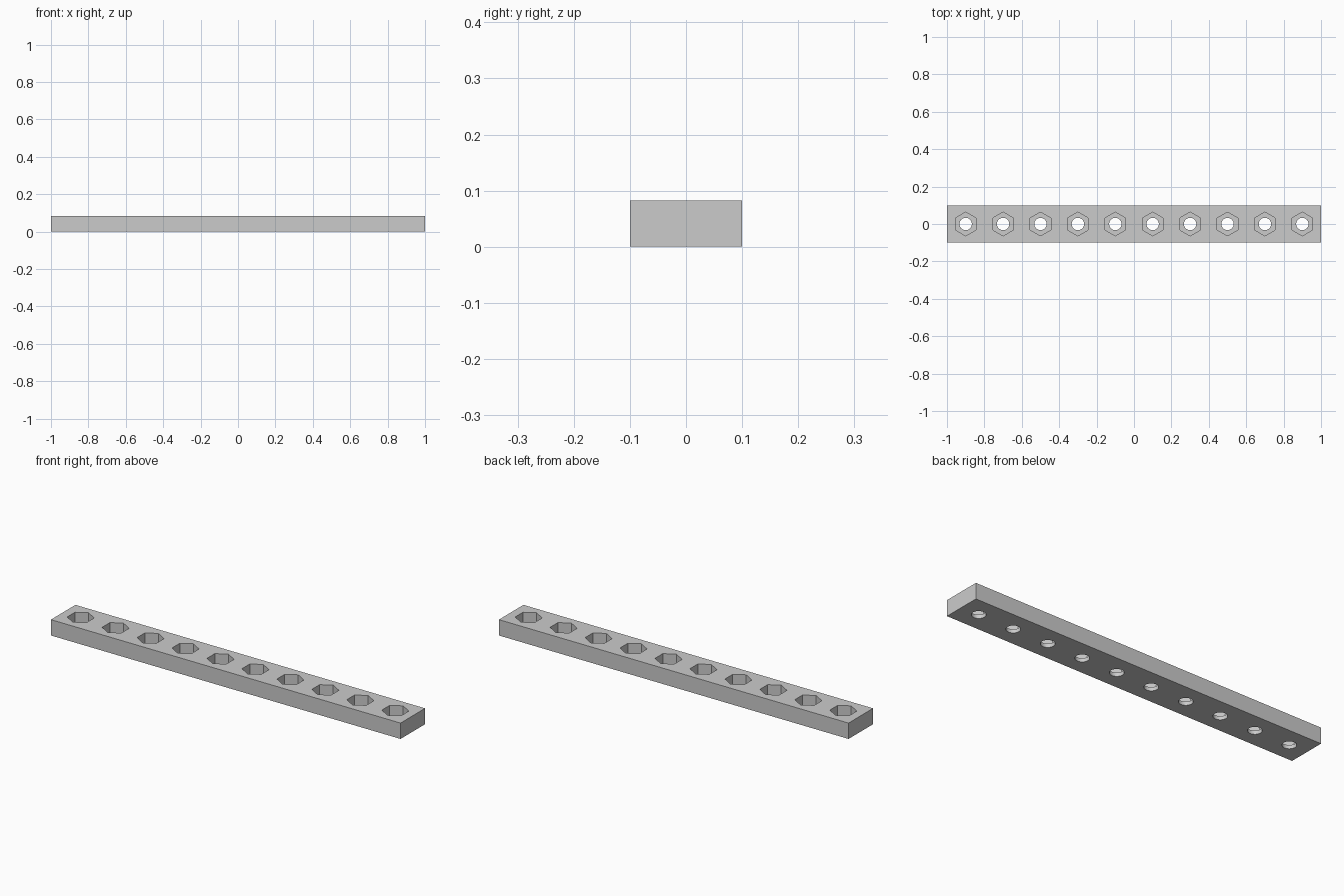
import bpy

if "Cube" in bpy.data.objects:
    bpy.data.objects.remove(bpy.data.objects["Cube"])

COUNT, PITCH = 10, 0.2
HEIGHT, FLOOR = 0.082, 0.019
HEX_R, HOLE_R = 0.0635, 0.033
x0 = -PITCH * (COUNT - 1) / 2


def cylinder(name, sides, radius, z_low, z_high):
    bpy.ops.mesh.primitive_cylinder_add(
        vertices=sides, radius=radius, depth=z_high - z_low,
        location=(x0, 0, (z_low + z_high) / 2))
    ob = bpy.context.object
    ob.name = name
    ob.hide_render = True
    return ob


# One square cell of the bar
bpy.ops.mesh.primitive_cube_add(size=1, location=(x0, 0, HEIGHT / 2))
cell = bpy.context.object
cell.name = "nut_holder_bar"
cell.scale = (PITCH, PITCH, HEIGHT)
bpy.ops.object.transform_apply(location=False, rotation=False, scale=True)

# Hexagonal nut pocket from above, round bolt hole right through
cutters = [cylinder("nut_pocket_cutter", 6, HEX_R, FLOOR, HEIGHT + 0.05),
           cylinder("bolt_hole_cutter", 32, HOLE_R, -0.05, HEIGHT + 0.05)]
bpy.context.view_layer.objects.active = cell
for cutter in cutters:
    mod = cell.modifiers.new(cutter.name, 'BOOLEAN')
    mod.operation = 'DIFFERENCE'
    mod.solver = 'EXACT'
    mod.object = cutter
    bpy.ops.object.modifier_apply(modifier=mod.name)
for cutter in cutters:
    bpy.data.objects.remove(cutter)

# Row of cells along the bar
row = cell.modifiers.new("row", 'ARRAY')
row.count = COUNT
row.use_relative_offset = False
row.use_constant_offset = True
row.constant_offset_displace = (PITCH, 0, 0)

# Smooth round holes, sharp edges elsewhere
bpy.ops.object.select_all(action='DESELECT')
cell.select_set(True)
bpy.context.view_layer.objects.active = cell
bpy.ops.object.shade_smooth_by_angle()
